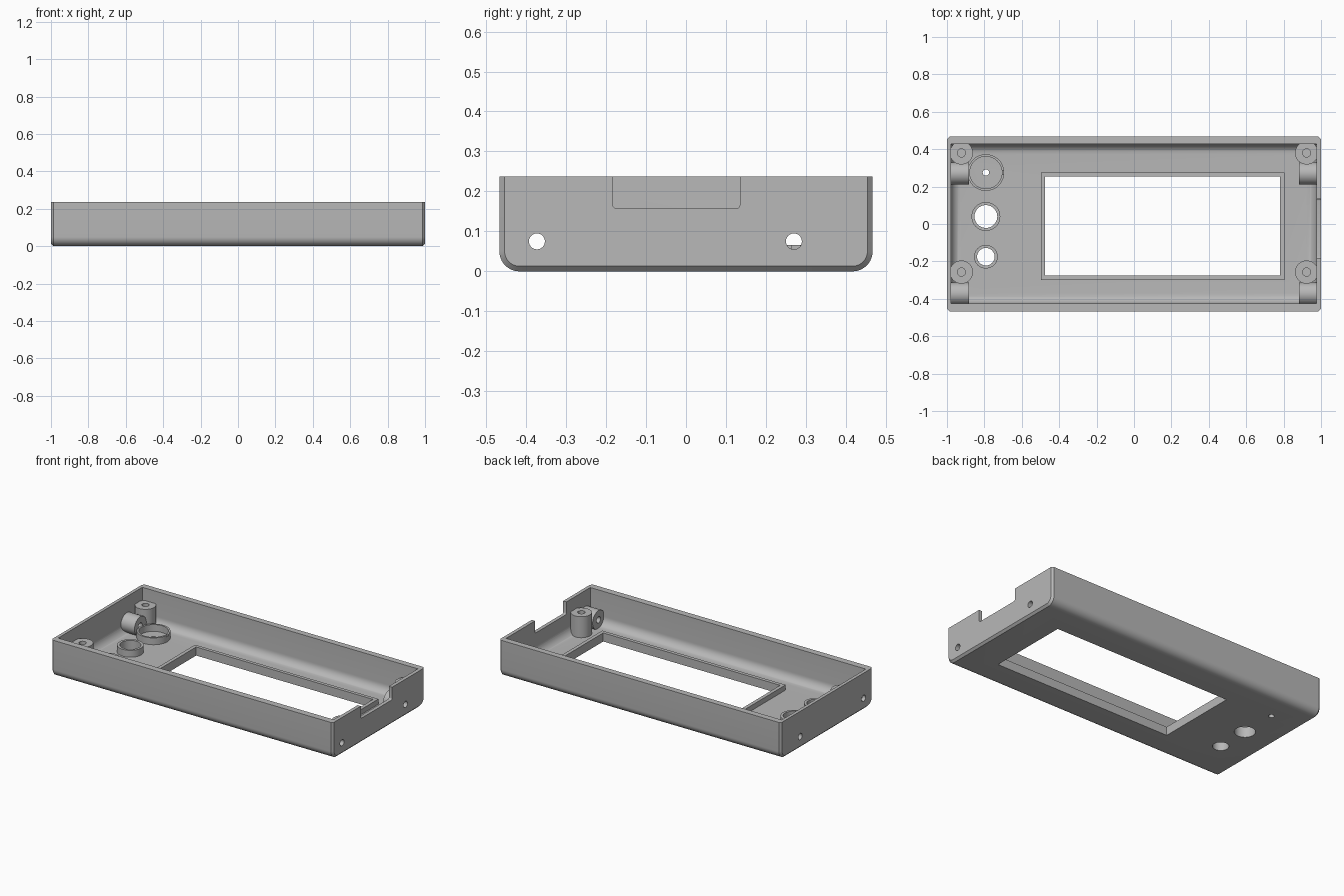
import bpy
import bmesh
from mathutils import Matrix, Vector

if "Cube" in bpy.data.objects:
    bpy.data.objects.remove(bpy.data.objects["Cube"], do_unlink=True)

grey = bpy.data.materials.new("plain grey")
grey.use_nodes = True
colour = (0.48, 0.48, 0.48, 1)
grey.diffuse_color = colour
grey.node_tree.nodes["Principled BSDF"].inputs["Base Color"].default_value = colour

HEIGHT, FLOOR, HALF_Y = 0.237, 0.022, 0.467


def finish(name, bm):
    mesh = bpy.data.meshes.new(name)
    bmesh.ops.recalc_face_normals(bm, faces=bm.faces)
    bm.to_mesh(mesh)
    bm.free()
    mesh.materials.append(grey)
    ob = bpy.data.objects.new(name, mesh)
    bpy.context.collection.objects.link(ob)
    return ob


def box_bm(low, high):
    bm = bmesh.new()
    low, high = Vector(low), Vector(high)
    bmesh.ops.create_cube(bm, size=1, matrix=Matrix.Translation((low + high) / 2)
                          @ Matrix.Diagonal((*(high - low), 1)))
    return bm


def box(name, low, high):
    return finish(name, box_bm(low, high))


def rod(name, start, end, radius, sides=48):
    start, end = Vector(start), Vector(end)
    axis = end - start
    turn = axis.to_track_quat("Z", "Y").to_matrix().to_4x4()
    bm = bmesh.new()
    bmesh.ops.create_cone(bm, cap_ends=True, segments=sides, radius1=radius, radius2=radius,
                          depth=axis.length, matrix=Matrix.Translation((start + end) / 2) @ turn)
    return finish(name, bm)


def round_edges(bm, rule, radius, segments):
    edges = [e for e in bm.edges if rule(*(v.co for v in e.verts))]
    bmesh.ops.bevel(bm, geom=edges, offset=radius, segments=segments,
                    profile=0.5, affect="EDGES", clamp_overlap=False)


def cut(ob, cutter):
    cutter.hide_render = True
    mod = ob.modifiers.new("cut", "BOOLEAN")
    mod.operation, mod.solver, mod.object = "DIFFERENCE", "EXACT", cutter
    bpy.context.view_layer.objects.active = ob
    bpy.ops.object.modifier_apply(modifier=mod.name)
    bpy.data.objects.remove(cutter, do_unlink=True)


# Outer body: rounded long lower edges, chamfered ends, open flat top
bm = box_bm((-1, -HALF_Y, 0), (1, HALF_Y, 0.4))
round_edges(bm, lambda a, b: a.z + b.z < 0.01 and abs(a.x - b.x) > 1, 0.05, 10)
round_edges(bm, lambda a, b: abs(a.x - b.x) < 0.01 and a.z + b.z < 0.79, 0.013, 1)
bmesh.ops.bisect_plane(bm, geom=bm.verts[:] + bm.edges[:] + bm.faces[:], dist=1e-5,
                       plane_co=(0, 0, HEIGHT), plane_no=(0, 0, 1), clear_outer=True)
bmesh.ops.holes_fill(bm, edges=[e for e in bm.edges if e.is_boundary])
shell = finish("case_shell", bm)

# Hollow with a filleted floor
bm = box_bm((-0.979, -0.425, FLOOR), (0.977, 0.428, 0.5))
round_edges(bm, lambda a, b: max(a.z, b.z) < 0.1, 0.055, 10)
cut(shell, finish("hollow", bm))

# Cable notch in the left end wall
bm = box_bm((0.9, -0.183, 0.157), (1.1, 0.135, 0.4))
round_edges(bm, lambda a, b: max(a.z, b.z) < 0.2 and abs(a.x - b.x) > 0.1, 0.01, 4)
cut(shell, finish("notch", bm))

# Display window and its raised frame
win_low, win_high = (-0.475, -0.276), (0.781, 0.254)
cut(shell, box("window", (*win_low, -0.1), (*win_high, 0.2)))
frame = box("window_frame", (-0.498, -0.299, FLOOR), (0.804, 0.276, 0.055))
cut(frame, box("window", (*win_low, -0.1), (*win_high, 0.2)))
parts = [shell, frame]

# Collars for the round controls: y, outer radius, inner radius, floor hole radius
RING_X, RING_TOP = -0.792, 0.066
for name, y, outer, inner, hole in (("large_collar", 0.275, 0.098, 0.086, 0.017),
                                    ("middle_collar", 0.04, 0.077, 0.061, 0.061),
                                    ("small_collar", -0.175, 0.063, 0.047, 0.047)):
    ring = rod(name, (RING_X, y, FLOOR), (RING_X, y, RING_TOP), outer)
    cut(ring, rod("bore", (RING_X, y, -0.1), (RING_X, y, 0.2), inner))
    cut(shell, rod("hole", (RING_X, y, -0.1), (RING_X, y, 0.1), hole))
    if name == "large_collar":
        cut(ring, box("slot", (-0.72, y - 0.01, 0.055), (-0.65, y + 0.01, 0.1)))
    parts.append(ring)

# Upright screw posts and sideways screw bosses at both ends
for side, s in (("left", 1), ("right", -1)):
    for place, post_y, boss_y in (("back", 0.38, 0.27), ("front", -0.257, -0.373)):
        x = s * 0.923
        post = rod(f"{side}_{place}_post", (x, post_y, 0.012), (x, post_y, 0.157), 0.062)
        cut(post, rod("bore", (x, post_y, 0.07), (x, post_y, 0.2), 0.022, 24))
        boss = rod(f"{side}_{place}_boss", (s * 0.985, boss_y, 0.075),
                   (s * 0.882, boss_y, 0.075), 0.06)
        for ob in (shell, boss, post):
            cut(ob, rod("bore", (s * 0.8, boss_y, 0.075), (s * 1.1, boss_y, 0.075), 0.02, 24))
        parts += [post, boss]

# Smooth the curves and keep the hard edges
bpy.ops.object.select_all(action="DESELECT")
for ob in parts:
    ob.select_set(True)
bpy.context.view_layer.objects.active = shell
bpy.ops.object.shade_smooth_by_angle(angle=0.5)
